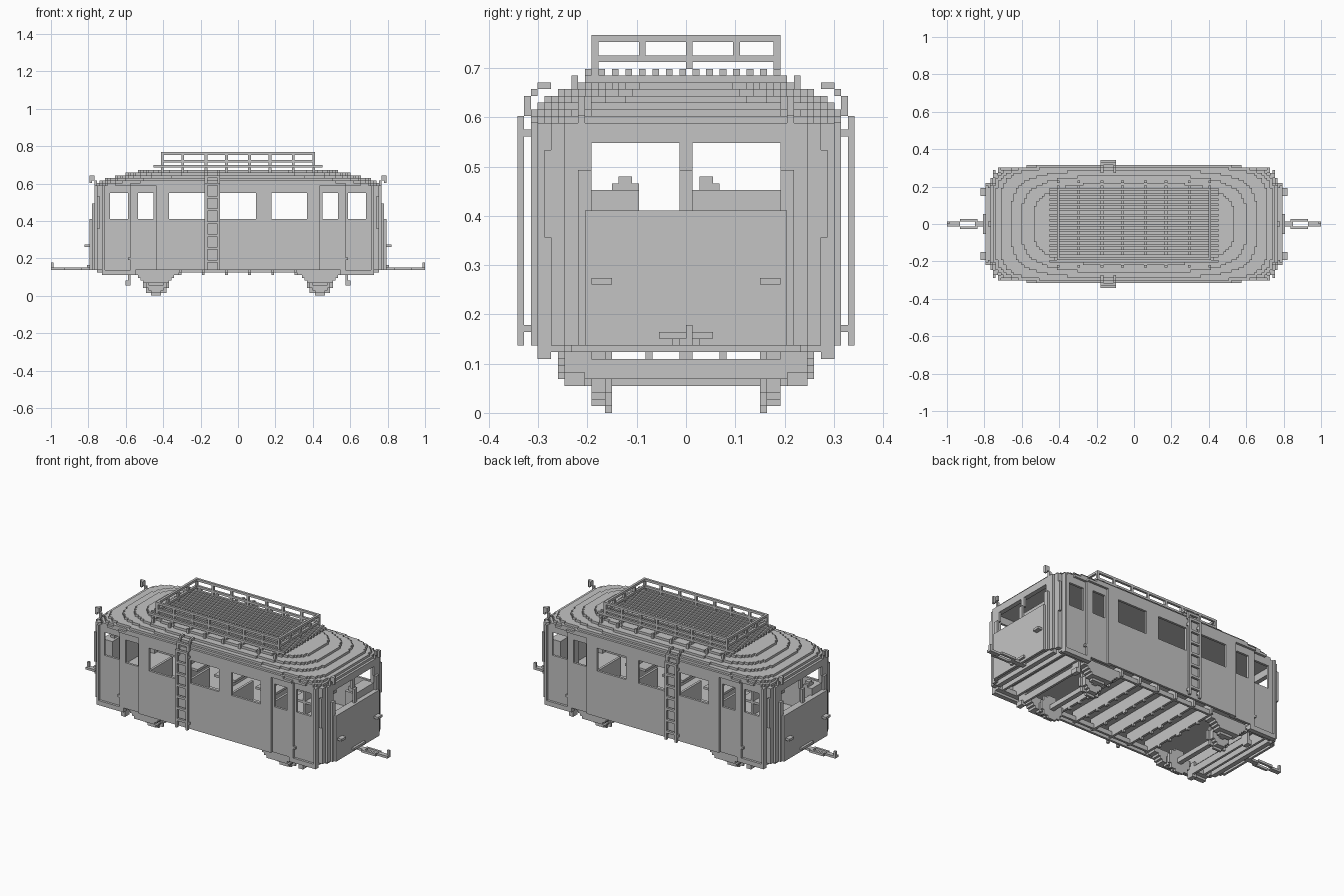
import bpy
import bmesh
from mathutils import Matrix, Vector

if "Cube" in bpy.data.objects:
    bpy.data.objects.remove(bpy.data.objects["Cube"], do_unlink=True)

UNIT = 2 / 146  # one block of the stepped style; all sizes below are in blocks

grey = bpy.data.materials.new("plain grey")
grey.use_nodes = True
grey.diffuse_color = (0.55, 0.55, 0.55, 1)
grey.node_tree.nodes["Principled BSDF"].inputs["Base Color"].default_value = grey.diffuse_color


def finish(name, bm):
    bmesh.ops.recalc_face_normals(bm, faces=bm.faces)
    bmesh.ops.scale(bm, vec=Vector((UNIT, UNIT, UNIT)), verts=bm.verts)
    mesh = bpy.data.meshes.new(name)
    bm.to_mesh(mesh)
    bm.free()
    mesh.materials.append(grey)
    obj = bpy.data.objects.new(name, mesh)
    bpy.context.collection.objects.link(obj)
    return obj


def blocks(name, boxes, mirror="xy"):
    """Boxes given as x, y, z ranges, mirrored across the named axes."""
    done = set()
    bm = bmesh.new()
    for x, y, z in boxes:
        for sx in (1, -1) if "x" in mirror else (1,):
            for sy in (1, -1) if "y" in mirror else (1,):
                xs, ys = sorted(sx * v for v in x), sorted(sy * v for v in y)
                key = (*xs, *ys, *z)
                if key in done:
                    continue
                done.add(key)
                low = Vector((xs[0], ys[0], z[0]))
                high = Vector((xs[1], ys[1], z[1]))
                size = high - low
                bmesh.ops.create_cube(bm, size=1, matrix=Matrix.Translation((low + high) / 2)
                                      @ Matrix.Diagonal((*size, 1)))
    return finish(name, bm)


def stepped_slab(name, hx, hy, power, z0, z1):
    """Rounded plan, snapped to blocks and extruded upward."""
    def width(x):
        return round(hy * (1 - ((x + 0.5) / hx) ** power) ** (1 / power))
    quarter = []
    for x in range(1, hx):
        if width(x) != width(x - 1):
            quarter += [(x, width(x - 1)), (x, width(x))]
    quarter.append((hx, width(hx - 1)))
    right = quarter + [(x, -y) for x, y in reversed(quarter)]
    outline = right + [(-x, y) for x, y in reversed(right)]
    bm = bmesh.new()
    face = bm.faces.new([bm.verts.new((x, y, z0)) for x, y in outline])
    top = bmesh.ops.extrude_face_region(bm, geom=[face])["geom"]
    bmesh.ops.translate(bm, vec=(0, 0, z1 - z0),
                        verts=[v for v in top if isinstance(v, bmesh.types.BMVert)])
    return finish(name, bm)


BASE, FLOOR, SILL, HEAD, EAVE = 10, 14, 30, 40, 43


def window_wall(x0, x1, y, windows):
    """Side wall panel pierced by windows, as sill, head and pillars."""
    ys = (y - 1, y)
    result = [((x0, x1), ys, (BASE, SILL)), ((x0, x1), ys, (HEAD, EAVE))]
    edge = x0
    for a, b in windows + [(x1, x1)]:
        if a > edge:
            result.append(((edge, a), ys, (SILL, HEAD)))
        edge = b
    return result


# Body shell
blocks("side_walls", window_wall(0, 31, 23, [(0, 7), (13, 27)]))
blocks("inner_door_walls", window_wall(30, 42, 22, [(33, 39)]))
blocks("outer_door_walls", window_wall(41, 53, 21, [(43, 50)]))
blocks("corner_walls", [
    ((53, 55), (18, 20), (BASE, EAVE)),
    ((55, 56), (16, 18), (BASE, EAVE)),
    ((56, 57), (14, 16), (BASE, 36)),
])
blocks("end_walls", [
    ((57, 58), (0, 15), (BASE, SILL)),
    ((55, 57), (0, 15), (SILL - 1, SILL)),
    ((54, 56), (0, 16), (HEAD, EAVE)),
])
blocks("end_window_pillars", [
    (xs, ys, zs) for ys in ((0, 1), (14, 16))
    for xs, zs in (((56, 57), (SILL, 36)), ((55, 56), (36, HEAD)))])
blocks("door_posts", [((x, x + 1), (y - 1, y), (BASE, EAVE)) for x, y in ((31, 23), (41, 22), (52, 22))])
stepped_slab("floor", 57, 22, 7, FLOOR, FLOOR + 1)

# Stepped roof
for i, (hx, hy, power) in enumerate([(55, 23, 7), (54, 23, 6), (52, 22, 6),
                                     (48, 21, 4), (44, 19, 3.5), (39, 16, 3.5)]):
    stepped_slab(f"roof_layer_{i + 1}", hx, hy, power, EAVE + i, EAVE + i + 1)

# Roof rack
posts = [round(-30 + i * 59 / 7) for i in range(8)]
blocks("rack_slats", [((-33, 33), (y, y + 1), (50, 51)) for y in range(-15, 15, 2)], "")
blocks("rack_bearers", [((x, x + 1), (-15, 15), (49, 50)) for x in posts], "")
blocks("rack_feet", [((x, x + 1), (16, 17), (48, 50)) for x in posts], "y")
blocks("rack_side_rails", [((-30, 30), (13, 14), (z, z + 1)) for z in (52, 55)], "y")
blocks("rack_end_rails", [((29, 30), (-13, 13), (z, z + 1)) for z in (52, 55)], "x")
blocks("rack_side_posts", [((x, x + 1), (13, 14), (50, 55)) for x in posts], "y")
blocks("rack_end_posts", [((29, 30), (y, y + 1), (53, 55)) for y in (-7, 7)]
       + [((29, 30), (0, 1), (51, 55))], "x")

# Ladders on both sides, bent over the eave
steps = [((24, 25), (BASE, 44)), ((23, 24), (44, 47)), ((22, 23), (47, 48)),
         ((20, 22), (48, 49)), ((23, 24), (41, 42)), ((23, 24), (12, 13))]
blocks("ladder_rails", [((x, x + 1), ys, zs) for x in (-13, -8) for ys, zs in steps], "y")
blocks("ladder_rungs", [((-12, -8), (24, 25), (z, z + 1)) for z in range(13, 44, 5)]
       + [((-12, -8), (23, 24), (46, 47))], "y")

# End fittings
blocks("headlamps", [((58, 60), (11, 14), (19, 20))])
blocks("marker_lamps", [
    ((55, 56), (15, 16), (42, 45)),
    ((56, 57), (14, 16), (45, 47)),
    ((57, 58), (15, 16), (44, 47)),
])
blocks("handrails", [((54, 55), (20, 21), (26, 39)), ((52, 53), (21, 22), (24, 28))])
blocks("coupler", [
    ((54, 62), (0, 1), (10, 11)),
    ((62, 68), (1, 2), (10, 11)),
    ((61, 62), (0, 2), (10, 11)),
    ((68, 73), (0, 1), (10, 11)),
    ((58, 59), (0, 4), (11, 12)),
])
blocks("coupler_pins", [((72, 73), (0, 1), (11, 13))], "x")

# Cab controls and transverse benches
blocks("left_control_desk", [
    ((51, 56), (1, 14), (FLOOR, 33)),
    ((52, 54), (2, 5), (33, 34)),
    ((52, 54), (2, 4), (34, 35)),
], "")
blocks("right_control_desk", [
    ((-56, -51), (-14, -7), (FLOOR, 33)),
    ((-54, -52), (-11, -7), (33, 34)),
    ((-54, -52), (-10, -8), (34, 35)),
], "")
blocks("benches", [(xs, (5, 21), zs) for x in (10, 28)
                   for xs, zs in (((x - 5, x + 5), (20, 21)), ((x, x + 1), (21, 29)),
                                  ((x, x + 1), (FLOOR, 20)))])

# Underframe
blocks("step_boards", [((40, 53), (19, 22), (9, 10)), ((40, 53), (20, 22), (8, 9))])
blocks("end_sills", [((53, 55), (0, 17), (9, 11))])
blocks("long_beams", [((0, 53), (18, 19), (9, 11))])
blocks("cross_beams", [((x, x + 1), (0, 20), (9, FLOOR)) for x in (4, 13, 22, 43, 50)]
       + [((x, x + 1), (y, y + 1), (8, 9)) for x in (4, 13, 22) for y in (0, 5, 11)])
blocks("guard_beams", [
    ((42, 43), (0, 18), (5, 8)),
    ((42, 44), (15, 18), (4, 6)),
    ((42, 43), (14, 18), (8, 10)),
])

# Wheels with inner flanges, axles and springs
AXLE = 32
wheel = []
for row in range(-5, 5):
    rise = row + 0.5
    for radius, ys in ((5.05, (11, 12)), (4.1, (12, 14))):
        if abs(rise) < radius:
            half = round((radius ** 2 - rise ** 2) ** 0.5)
            wheel.append(((AXLE - half, AXLE + half), ys, (row + 5, row + 6)))
blocks("wheels", wheel)
blocks("axles", [((AXLE - 1, AXLE + 1), (0, 16), (4, 6))])
blocks("springs", [((AXLE - h, AXLE + h), (15, 19 if i < 5 else 17), (9 - i, 10 - i))
                   for i, h in enumerate((9, 9, 7, 6, 5, 3))])
